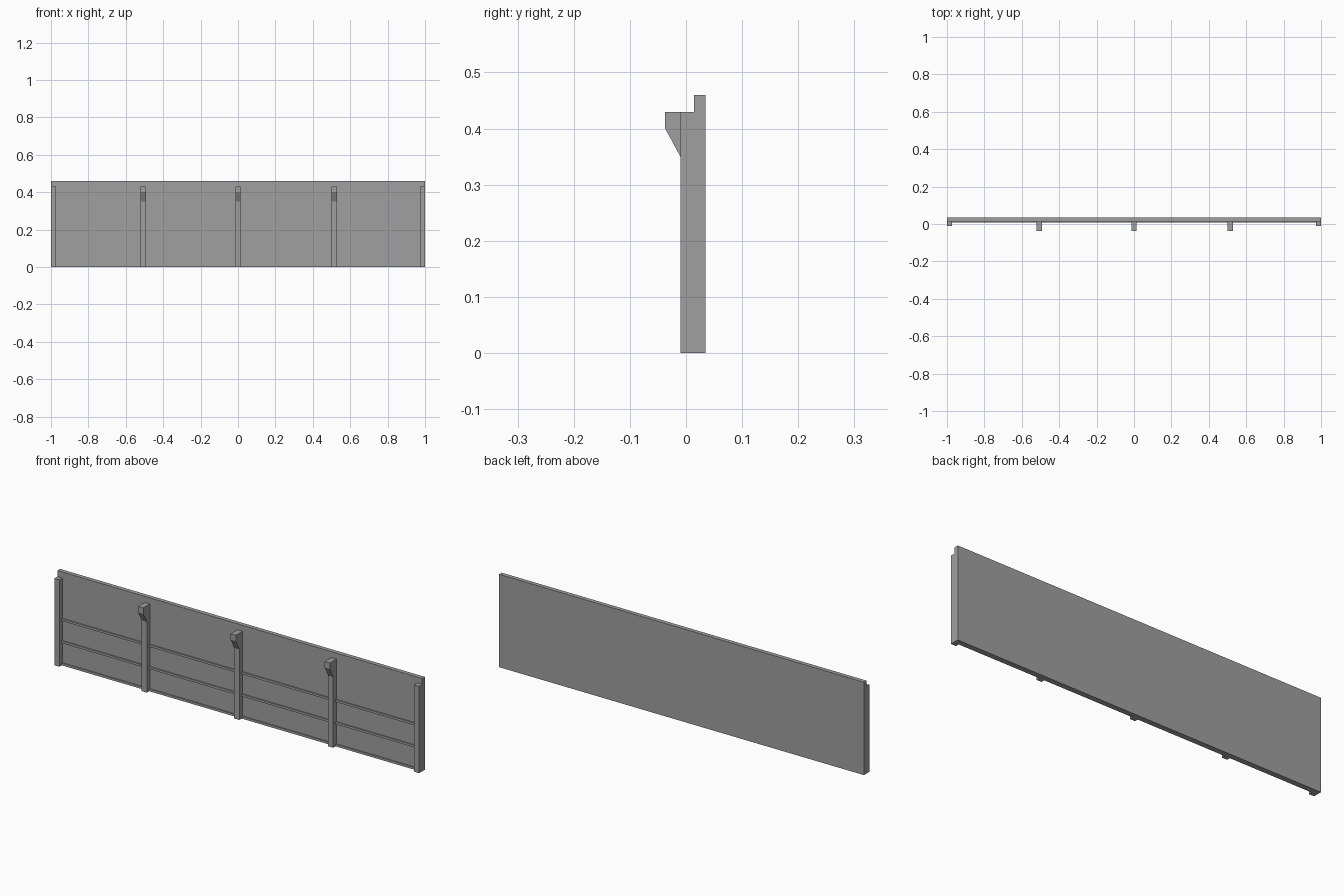
import bpy
import bmesh

cube = bpy.data.objects.get("Cube")
if cube:
    bpy.data.objects.remove(cube, do_unlink=True)

GREY = (0.35, 0.35, 0.35, 1.0)
grey = bpy.data.materials.new("plain grey")
grey.use_nodes = True
grey.diffuse_color = GREY
grey.node_tree.nodes["Principled BSDF"].inputs["Base Color"].default_value = GREY

PANEL_FRONT, PANEL_BACK = 0.014, 0.035
POST_FRONT, POST_TOP, POST_WIDTH = -0.01, 0.43, 0.028


def extrude_profile(name, profile, x_min, x_max):
    """Sweep a closed (y, z) outline along x."""
    bm = bmesh.new()
    face = bm.faces.new([bm.verts.new((x_min, y, z)) for y, z in profile])
    swept = bmesh.ops.extrude_face_region(bm, geom=[face])
    verts = [v for v in swept["geom"] if isinstance(v, bmesh.types.BMVert)]
    bmesh.ops.translate(bm, verts=verts, vec=(x_max - x_min, 0, 0))
    bmesh.ops.recalc_face_normals(bm, faces=bm.faces)
    mesh = bpy.data.meshes.new(name)
    bm.to_mesh(mesh)
    bm.free()
    mesh.materials.append(grey)
    obj = bpy.data.objects.new(name, mesh)
    bpy.context.collection.objects.link(obj)
    return obj


def rectangle(y0, y1, z0, z1):
    return [(y0, z0), (y1, z0), (y1, z1), (y0, z1)]


# Wall panel
extrude_profile("panel", rectangle(PANEL_FRONT, PANEL_BACK, 0, 0.46), -1, 1)

# Thin horizontal ribs on the front
for name, z in (("bottom_rib", 0), ("middle_rib", 0.11), ("top_rib", 0.22)):
    extrude_profile(name, rectangle(PANEL_FRONT - 0.006, PANEL_FRONT, z, z + 0.011),
                    -1 + POST_WIDTH, 1 - POST_WIDTH)

# Plain posts at both ends
end_profile = rectangle(POST_FRONT, PANEL_FRONT, 0, POST_TOP)
extrude_profile("right_end_post", end_profile, -1, -1 + POST_WIDTH)
extrude_profile("left_end_post", end_profile, 1 - POST_WIDTH, 1)

# Posts with a forward-leaning head
hooked_profile = [(PANEL_FRONT, 0), (POST_FRONT, 0), (POST_FRONT, 0.35),
                  (-0.037, 0.40), (-0.037, POST_TOP), (PANEL_FRONT, POST_TOP)]
for name, x in (("right_post", -0.507), ("centre_post", 0), ("left_post", 0.515)):
    extrude_profile(name, hooked_profile, x - POST_WIDTH / 2, x + POST_WIDTH / 2)
